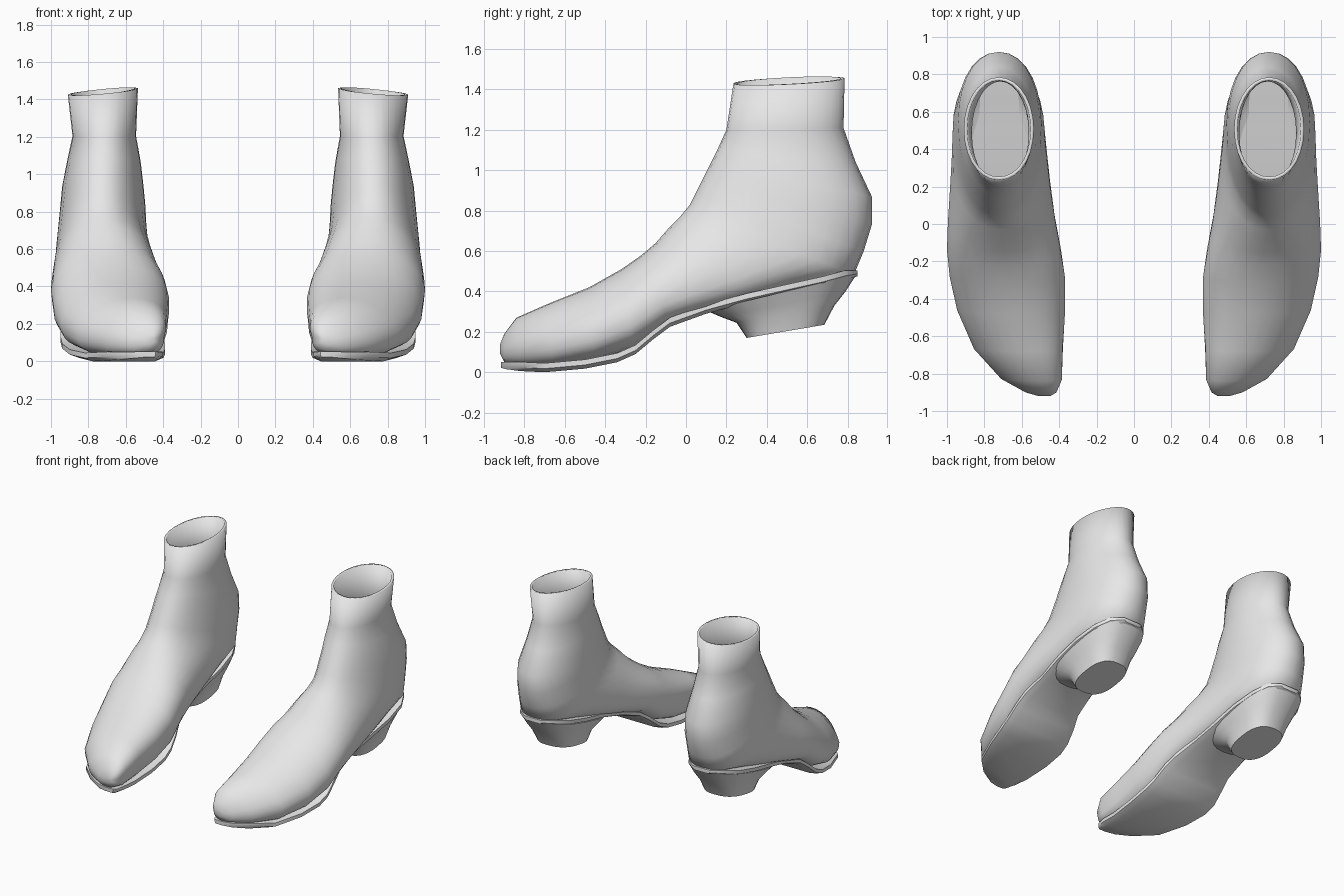
import bpy, bmesh, math

if "Cube" in bpy.data.objects:
    bpy.data.objects.remove(bpy.data.objects["Cube"])

N = 28  # points around each loop

grey = bpy.data.materials.new("light_grey")
grey.diffuse_color = (0.8, 0.8, 0.8, 1)
grey.use_nodes = True
grey.node_tree.nodes["Principled BSDF"].inputs["Base Color"].default_value = grey.diffuse_color


def spow(v, n):
    return math.copysign(abs(v) ** (2 / n), v)


def loft(name, rings, cap_start=True, cap_end=True, thickness=0, angle=40):
    """Skin closed loops, then mirror the part to the other foot."""
    bm = bmesh.new()
    loops = [[bm.verts.new(p) for p in ring] for ring in rings]
    for a, b in zip(loops, loops[1:]):
        k = len(a)
        for i in range(k):
            j = (i + 1) % k
            bm.faces.new((a[i], a[j], b[j], b[i]))
    if cap_start:
        bm.faces.new(loops[0][::-1])
    if cap_end:
        bm.faces.new(loops[-1])
    bmesh.ops.recalc_face_normals(bm, faces=bm.faces)
    me = bpy.data.meshes.new(name)
    bm.to_mesh(me)
    bm.free()
    me.materials.append(grey)
    ob = bpy.data.objects.new(name, me)
    bpy.context.collection.objects.link(ob)
    bpy.ops.object.select_all(action='DESELECT')
    ob.select_set(True)
    bpy.context.view_layer.objects.active = ob
    bpy.ops.object.shade_smooth_by_angle(angle=math.radians(angle))
    if thickness:
        s = ob.modifiers.new("wall", 'SOLIDIFY')
        s.thickness = thickness
        s.offset = -1
    ob.modifiers.new("other_foot", 'MIRROR')
    return ob


def upper_ring(yt, zt, yb, zb, x0, x1, m, n, tilt=0):
    """Loop between a front/top point and a bottom/back point, widest at fraction m."""
    cx, rx = (x0 + x1) / 2, (x1 - x0) / 2
    pts = []
    for i in range(N):
        a = 2 * math.pi * i / N
        c, s = math.cos(a), math.sin(a)
        e = 2.1 if s > 0 else n
        u, v = spow(c, e), spow(s, e)
        f = m + (1 - m) * v if v > 0 else m + m * v
        skew = 0.4 * rx * min(0, yt) * max(v, 0)
        pts.append((cx + rx * u + skew, yb + (yt - yb) * f,
                    zb + (zt - zb) * f - tilt * u))
    return pts


# Upper: toe, instep, heel and ankle opening
loft("boot_upper", [upper_ring(*r) for r in (
    (-.92, .14, -.92, .09, .45, .51, .5, 2),
    (-.90, .19, -.90, .05, .42, .58, .45, 2.4),
    (-.84, .27, -.82, .03, .395, .71, .42, 2.8),
    (-.68, .34, -.66, .03, .39, .855, .42, 3),
    (-.48, .42, -.45, .06, .375, .945, .42, 3),
    (-.32, .51, -.26, .12, .37, .985, .42, 3),
    (-.22, .58, -.08, .24, .39, 1.0, .42, 3),
    (-.15, .64, .12, .30, .42, .995, .42, 3),
    (-.08, .72, .35, .36, .445, .985, .42, 3),
    (-.03, .77, .60, .43, .465, .975, .42, 2.7),
    (.02, .83, .83, .48, .48, .97, .43, 2.4),
    (.05, .89, .88, .60, .49, .96, .44, 2.2),
    (.08, .95, .92, .73, .495, .95, .45, 2.1),
    (.11, 1.01, .92, .87, .505, .94, .46, 2.1),
    (.15, 1.09, .84, 1.04, .52, .915, .48, 2),
    (.20, 1.20, .78, 1.21, .545, .885, .5, 2),
    (.235, 1.43, .785, 1.455, .535, .91, .5, 2, .017),
)], cap_end=False, thickness=.018, angle=60)


def sole_ring(y, zb, x0, x1, t=.045):
    w = (x1 - x0) * .1
    zt, zm = zb + t, zb + t * .4
    return [(x0, y, zt), (x0, y, zm), (x0 + w, y, zb),
            (x1 - w, y, zb), (x1, y, zm), (x1, y, zt)]


# Sole: thin plate that climbs through the arch to the back of the heel
loft("sole", [sole_ring(*r) for r in (
    (-.915, .022, .44, .51, .03),
    (-.89, .015, .42, .59, .035),
    (-.82, .006, .405, .70),
    (-.70, .0, .40, .82),
    (-.50, .018, .39, .90),
    (-.34, .05, .39, .94),
    (-.25, .09, .40, .95),
    (-.16, .165, .42, .945),
    (-.08, .225, .45, .935),
    (.10, .29, .485, .925),
    (.30, .345, .50, .945),
    (.50, .39, .50, .955),
    (.68, .43, .525, .935),
    (.79, .46, .575, .88),
    (.85, .475, .65, .80, .03),
)])


def heel_ring(y0, z0, y1, z1, x0, x1):
    pts = []
    for i in range(N):
        a = 2 * math.pi * i / N
        u, v = spow(math.cos(a), 2.6), spow(math.sin(a), 2.6)
        f = (v + 1) / 2
        pts.append(((x0 + x1) / 2 + (x1 - x0) / 2 * u,
                    y0 + (y1 - y0) * f, z0 + (z1 - z0) * f))
    return pts


# Heel: block that flares up into the sole
loft("heel", [heel_ring(*r) for r in (
    (.30, .17, .685, .235, .575, .865),
    (.25, .245, .735, .33, .555, .89),
    (.17, .275, .79, .40, .53, .915),
    (.10, .305, .845, .485, .505, .945),
)])
